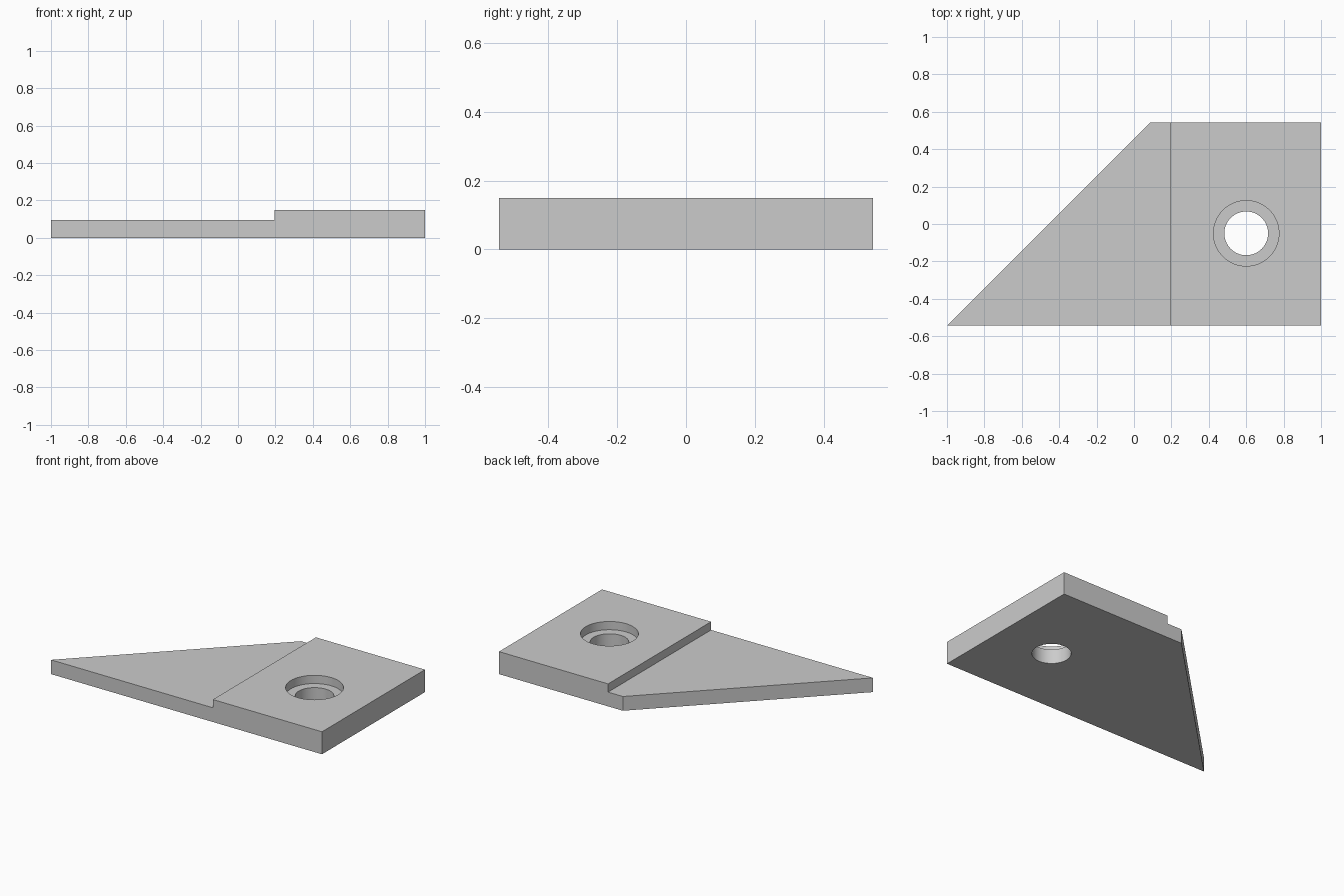
import bpy
import bmesh
from mathutils import Vector

cube = bpy.data.objects.get("Cube")
if cube:
    bpy.data.objects.remove(cube, do_unlink=True)

HALF_Y = 0.543          # half depth of the plate
LOW, HIGH = 0.095, 0.15  # thin wing and thick pad heights
STEP_X = 0.195
HOLE = (0.6, -0.05)

grey = bpy.data.materials.new("light grey")
grey.use_nodes = True
grey.diffuse_color = (0.6, 0.6, 0.6, 1)
grey.node_tree.nodes["Principled BSDF"].inputs["Base Color"].default_value = (0.6, 0.6, 0.6, 1)


def prism(name, points, direction):
    """Extrude a flat outline into a closed solid."""
    bm = bmesh.new()
    face = bm.faces.new([bm.verts.new(p) for p in points])
    grown = bmesh.ops.extrude_face_region(bm, geom=[face], use_keep_orig=True)
    moved = [g for g in grown["geom"] if isinstance(g, bmesh.types.BMVert)]
    bmesh.ops.translate(bm, verts=moved, vec=Vector(direction))
    bmesh.ops.recalc_face_normals(bm, faces=bm.faces)
    mesh = bpy.data.meshes.new(name)
    bm.to_mesh(mesh)
    bm.free()
    mesh.materials.append(grey)
    obj = bpy.data.objects.new(name, mesh)
    bpy.context.collection.objects.link(obj)
    return obj


def cylinder(name, radius, bottom, top):
    bpy.ops.mesh.primitive_cylinder_add(
        vertices=64, radius=radius, depth=top - bottom,
        location=(*HOLE, (top + bottom) / 2))
    obj = bpy.context.object
    obj.name = name
    obj.data.materials.append(grey)
    return obj


# Stepped plate: side profile extruded front to back
profile = [(-1, 0), (1, 0), (1, HIGH), (STEP_X, HIGH), (STEP_X, LOW), (-1, LOW)]
plate = prism("stepped_plate", [(x, -HALF_Y, z) for x, z in profile], (0, 2 * HALF_Y, 0))

# Cutters: slanted corner, through hole and counterbore
slope = [(-1.2, -HALF_Y - 0.2), (2 * HALF_Y - 0.8, HALF_Y + 0.2), (-1.2, HALF_Y + 0.2)]
cutters = [
    prism("corner_cutter", [(x, y, -0.1) for x, y in slope], (0, 0, 0.4)),
    cylinder("hole_cutter", 0.117, -0.1, 0.3),
    cylinder("counterbore_cutter", 0.175, LOW, 0.3),
]

bpy.ops.object.select_all(action="DESELECT")
plate.select_set(True)
bpy.context.view_layer.objects.active = plate
for cutter in cutters:
    cutter.hide_render = True
    cut = plate.modifiers.new(cutter.name, "BOOLEAN")
    cut.operation = "DIFFERENCE"
    cut.solver = "EXACT"
    cut.object = cutter
    bpy.ops.object.modifier_apply(modifier=cut.name)
    bpy.data.objects.remove(cutter, do_unlink=True)

bpy.ops.object.shade_smooth_by_angle()
